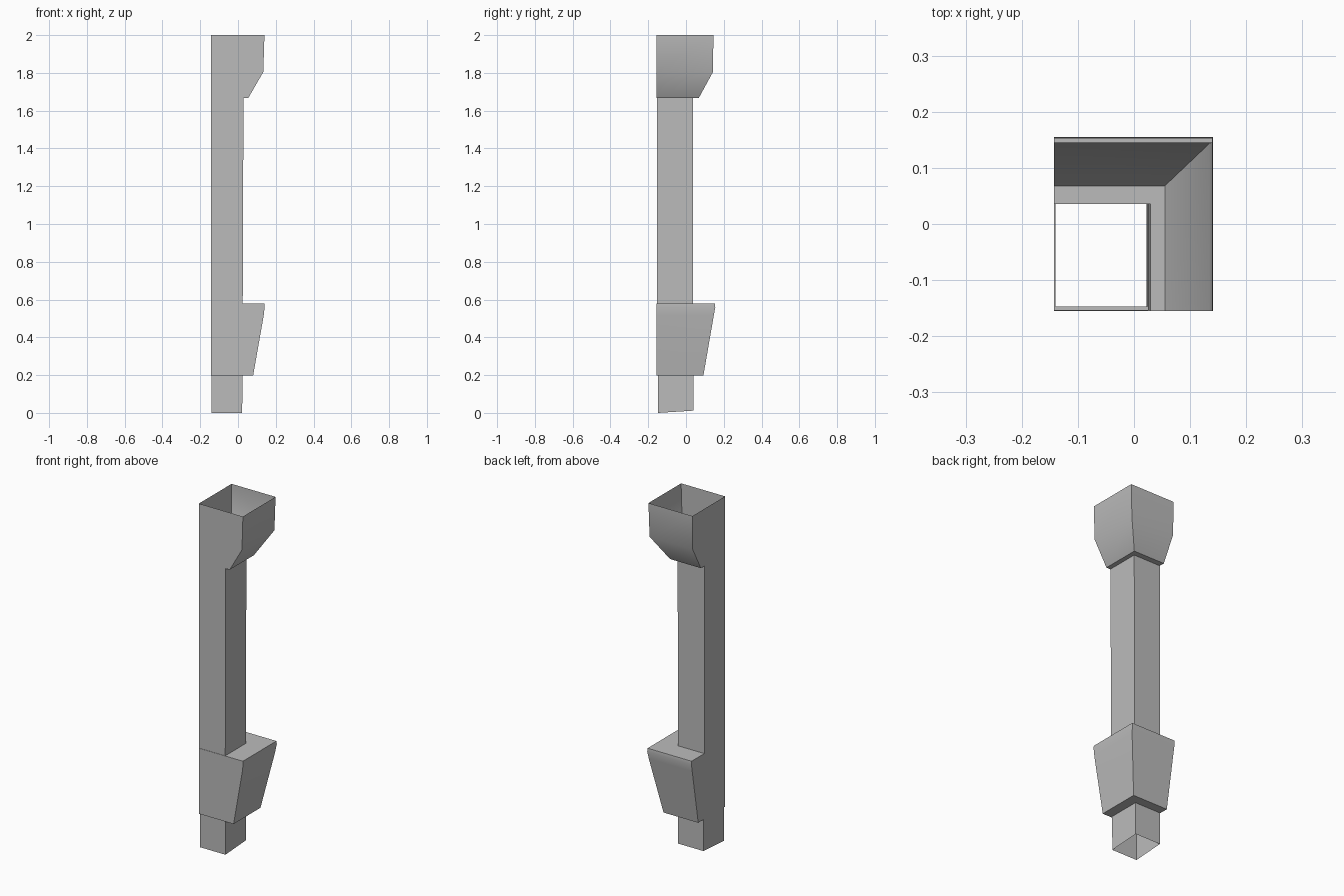
import bpy, bmesh, math

cube = bpy.data.objects.get("Cube")
if cube:
    bpy.data.objects.remove(cube, do_unlink=True)

# Material
metal = bpy.data.materials.new("plain_grey")
metal.use_nodes = True
grey = (0.5, 0.5, 0.5, 1)
metal.diffuse_color = grey
metal.node_tree.nodes["Principled BSDF"].inputs["Base Color"].default_value = grey

# Open square tube profile: left x, right x, front y, back y, z
PROFILE = [
    (-0.140, 0.022, -0.147, 0.040, 0.000),
    (-0.140, 0.024, -0.147, 0.040, 0.197),
    (-0.143, 0.080, -0.155, 0.092, 0.197),   # lower block
    (-0.143, 0.136, -0.155, 0.147, 0.515),
    (-0.143, 0.141, -0.155, 0.155, 0.560),
    (-0.143, 0.140, -0.155, 0.153, 0.578),
    (-0.143, 0.025, -0.153, 0.036, 0.578),   # shaft
    (-0.143, 0.029, -0.154, 0.036, 1.668),
    (-0.143, 0.055, -0.155, 0.068, 1.668),   # flared head
    (-0.143, 0.134, -0.155, 0.143, 1.805),
    (-0.143, 0.140, -0.155, 0.145, 2.000),
]

bm = bmesh.new()
rings = []
for xl, xr, yf, yb, z in PROFILE:
    lift = 0.012 if z == 0 else 0   # slanted foot
    rings.append([bm.verts.new(p) for p in
                  ((xl, yf, z), (xr, yf, z), (xr, yb, z + lift), (xl, yb, z + lift))])

# Skin neighbouring rings, leaving both ends open
for low, high in zip(rings, rings[1:]):
    for i in range(4):
        j = (i + 1) % 4
        bm.faces.new((low[i], low[j], high[j], high[i]))

# Drop the flat slivers where the steps share the straight sides
slivers = [f for f in bm.faces if f.calc_area() < 0.00001]
bmesh.ops.delete(bm, geom=slivers, context="FACES")

mesh = bpy.data.meshes.new("square_pipe")
bm.to_mesh(mesh)
bm.free()
mesh.materials.append(metal)
pipe = bpy.data.objects.new("square_pipe", mesh)
bpy.context.collection.objects.link(pipe)

# Soft slopes, crisp corners
bpy.context.view_layer.objects.active = pipe
pipe.select_set(True)
bpy.ops.object.shade_smooth_by_angle(angle=math.radians(40))
